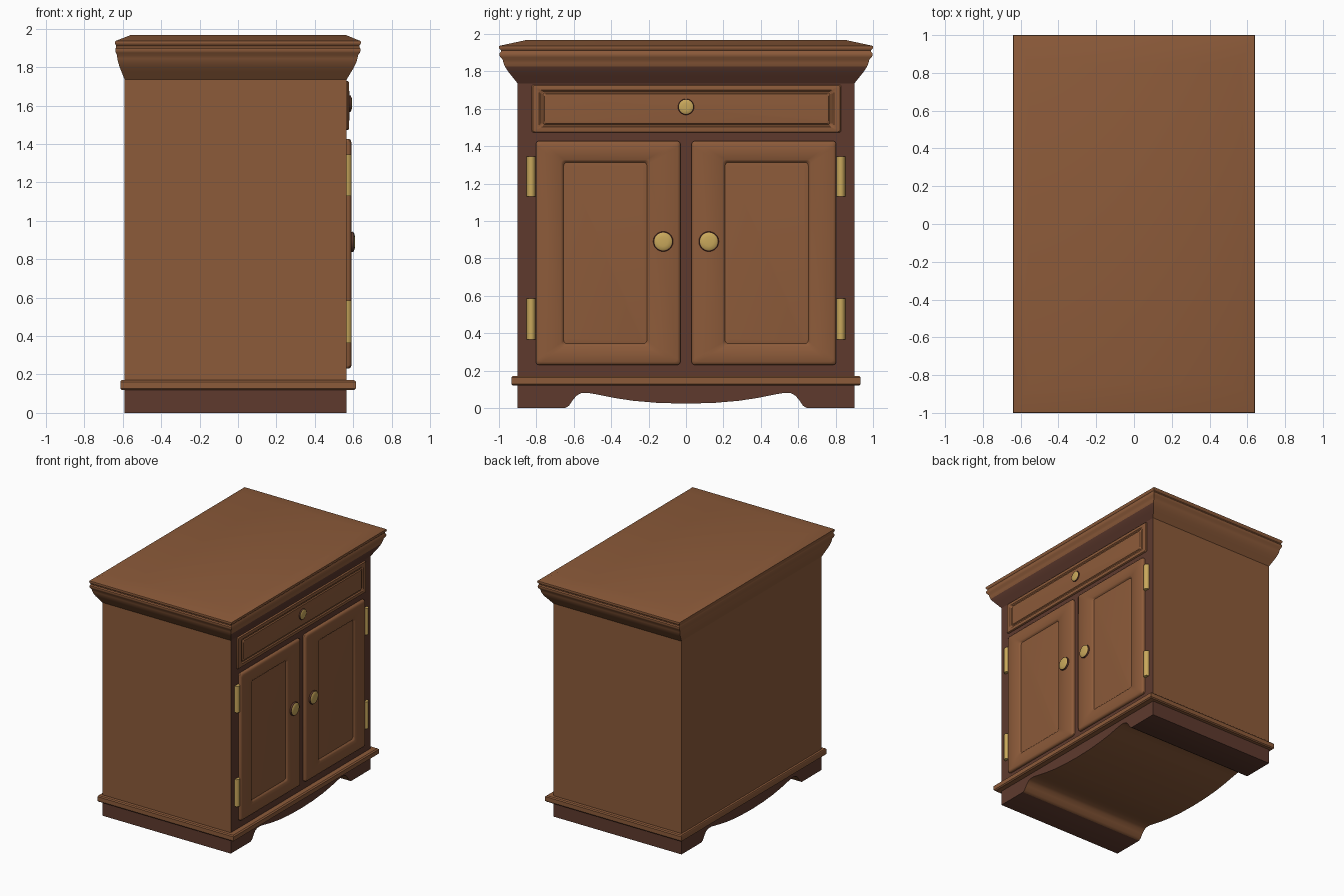
import bpy, bmesh, math
from mathutils import Matrix, Vector

if "Cube" in bpy.data.objects:
    bpy.data.objects.remove(bpy.data.objects["Cube"])


def material(name, rgb):
    m = bpy.data.materials.new(name)
    m.diffuse_color = (*rgb, 1)
    m.use_nodes = True
    m.node_tree.nodes["Principled BSDF"].inputs["Base Color"].default_value = m.diffuse_color
    return m


WOOD = material("brown wood", (0.265, 0.104, 0.042))
DARK = material("dark wood", (0.112, 0.042, 0.027))
GOLD = material("brass", (0.58, 0.39, 0.105))

# Carcass limits
BX0, BX1, BY = -0.59, 0.565, 0.9


def finish(name, bm, mats, rule=None, angle=35):
    bmesh.ops.recalc_face_normals(bm, faces=bm.faces)
    if rule:
        for f in bm.faces:
            f.normal_update()
            f.material_index = rule(f)
    me = bpy.data.meshes.new(name)
    bm.to_mesh(me)
    bm.free()
    for m in mats:
        me.materials.append(m)
    ob = bpy.data.objects.new(name, me)
    bpy.context.collection.objects.link(ob)
    bpy.ops.object.select_all(action='DESELECT')
    ob.select_set(True)
    bpy.context.view_layer.objects.active = ob
    bpy.ops.object.shade_smooth_by_angle(angle=math.radians(angle))
    return ob


def rect(a0, a1, b0, b1, r=0.0, seg=4):
    """2D rectangle, optionally with round corners."""
    if r <= 0:
        return [(a0, b0), (a1, b0), (a1, b1), (a0, b1)]
    pts = []
    corners = [(a1 - r, b1 - r), (a0 + r, b1 - r), (a0 + r, b0 + r), (a1 - r, b0 + r)]
    for i, (ca, cb) in enumerate(corners):
        for k in range(seg + 1):
            t = math.pi / 2 * (i + k / seg)
            pts.append((ca + r * math.cos(t), cb + r * math.sin(t)))
    return pts


def loft(loops):
    """Skin a stack of closed loops and cap both ends."""
    bm = bmesh.new()
    rows = [[bm.verts.new(p) for p in lp] for lp in loops]
    n = len(rows[0])
    for a, b in zip(rows, rows[1:]):
        for i in range(n):
            j = (i + 1) % n
            bm.faces.new((a[i], a[j], b[j], b[i]))
    bm.faces.new(rows[0])
    bm.faces.new(rows[-1])
    return bm


def panel(name, y0, y1, z0, z1, steps, mat, r=0.018):
    """Front plate built from (inset, x) steps towards the middle."""
    loops = []
    for inset, x in steps:
        pts = rect(y0 + inset[0], y1 - inset[1], z0 + inset[2], z1 - inset[2], r)
        loops.append([(x, y, z) for y, z in pts])
    return finish(name, loft(loops), [mat])


# Carcass: plain sides and back, dark face frame on the +x side
body = loft([[(x, y, z) for x, y in rect(BX0, BX1, -BY, BY)] for z in (0.12, 1.76)])
finish("carcass", body, [WOOD, DARK], lambda f: 1 if f.normal.x > 0.9 else 0)

# Crown moulding and top board; t is the share of the full overhang
crown = [(1.735, 0), (1.75, 0.12), (1.775, 0.32), (1.80, 0.52), (1.825, 0.68),
         (1.845, 0.76), (1.862, 0.80), (1.875, 0.92), (1.885, 0.97), (1.897, 0.96),
         (1.905, 0.89), (1.912, 0.89), (1.92, 0.98), (1.928, 1.0), (1.936, 0.98)]
loops = [[(x, y, z) for x, y in rect(BX0 - 0.05 * t, BX1 + 0.075 * t, -BY - 0.1 * t, BY + 0.1 * t)]
         for z, t in crown]
loops.append([(x, y, 1.968) for x, y in rect(-0.557, 0.56, -0.85, 0.85)])
finish("crown_top", loft(loops), [WOOD, DARK],
       lambda f: 1 if f.calc_center_median().z < 1.826 and f.normal.x > 0.2 else 0)

# Base moulding
prof = [(0.12, 0.022, 0.04), (0.128, 0.028, 0.05), (0.162, 0.028, 0.05), (0.17, 0.022, 0.04)]
loops = [[(x, y, z) for x, y in rect(BX0 - px * 0.8, BX1 + px_f, -BY - px * 1.2, BY + px * 1.2)]
         for z, px, px_f in prof]
finish("base_moulding", loft(loops), [WOOD])

# Plinth with scalloped arch running front to back
half = [(0.9, 0.0), (0.645, 0.0), (0.625, 0.012), (0.605, 0.042), (0.585, 0.066), (0.56, 0.079),
        (0.52, 0.08), (0.47, 0.071), (0.38, 0.053), (0.28, 0.038), (0.15, 0.027), (0.0, 0.023)]
outline = half + [(-y, z) for y, z in reversed(half[:-1])]
outline += [(-0.9, 0.125), (0.9, 0.125)]
plinth = loft([[(x, y, z) for y, z in outline] for x in (BX0, BX1)])
finish("plinth", plinth, [DARK, WOOD],
       lambda f: 1 if f.normal.z < -0.1 and f.calc_center_median().z > 0.001 else 0)

# Drawer front with grooved border and raised field
steps = [((0, 0, 0), 0.55), ((0, 0, 0), 0.57), ((0.006,) * 3, 0.577), ((0.02,) * 3, 0.579),
         ((0.04,) * 3, 0.579), ((0.05,) * 3, 0.571), ((0.06,) * 3, 0.571),
         ((0.068,) * 3, 0.579), ((0.078,) * 3, 0.58)]
panel("drawer_front", -0.825, 0.83, 1.472, 1.728, [
    ((a[0], a[1], a[2] * 0.72), x) for a, x in steps], WOOD, 0.012)

# Doors with a recessed panel; the wide stile is on the meeting side
for side, tag in ((-1, "left"), (1, "right")):
    def ins(d, hinge=0.0, meet=0.0, v=0.0, s=side):
        a, b = meet + d, hinge + d
        return (a, b, v + d) if s > 0 else (b, a, v + d)
    big = dict(hinge=0.135, meet=0.165, v=0.10)
    y0, y1 = (0.03, 0.803) if side > 0 else (-0.803, -0.03)
    panel(tag + "_door", y0, y1, 0.23, 1.427, [
        (ins(0), 0.55), (ins(0), 0.577), (ins(0.005), 0.585), (ins(0.016), 0.59),
        (ins(0, **big), 0.59), (ins(0.008, **big), 0.584), (ins(0.014, **big), 0.576),
        (ins(0.03, **big), 0.578)], WOOD)

    # Brass hinges with a rounded barrel
    for z0, z1, lvl in ((0.365, 0.585, "lower"), (1.13, 1.345, "upper")):
        yc = side * 0.828
        arc = [(0.562 + 0.03 * math.sin(math.pi * k / 10), yc + 0.024 * math.cos(math.pi * k / 10))
               for k in range(11)]
        finish(f"{tag}_{lvl}_hinge", loft([[(x, y, z) for x, y in arc] for z in (z0, z1)]), [GOLD])


# Round knobs: wooden collar with a brass dome
def knob(name, y, z, r, x0, x1):
    def lathe(prof):
        return loft([[(x, y + q * math.cos(k * math.tau / 32), z + q * math.sin(k * math.tau / 32))
                      for k in range(32)] for x, q in prof])
    d = x1 - x0
    finish(name + "_collar", lathe([(x0 - 0.02, r * 0.95), (x0 + d * 0.3, r * 1.05),
                                    (x0 + d * 0.65, r)]), [DARK])
    finish(name, lathe([(x0, r * 0.9), (x0 + d * 0.65, r * 0.93), (x0 + d * 0.85, r * 0.8),
                        (x0 + d * 0.97, r * 0.5), (x1, r * 0.15)]), [GOLD])


knob("drawer_knob", 0.0, 1.61, 0.041, 0.578, 0.594)
knob("left_door_knob", -0.122, 0.89, 0.051, 0.588, 0.61)
knob("right_door_knob", 0.122, 0.89, 0.051, 0.588, 0.61)
